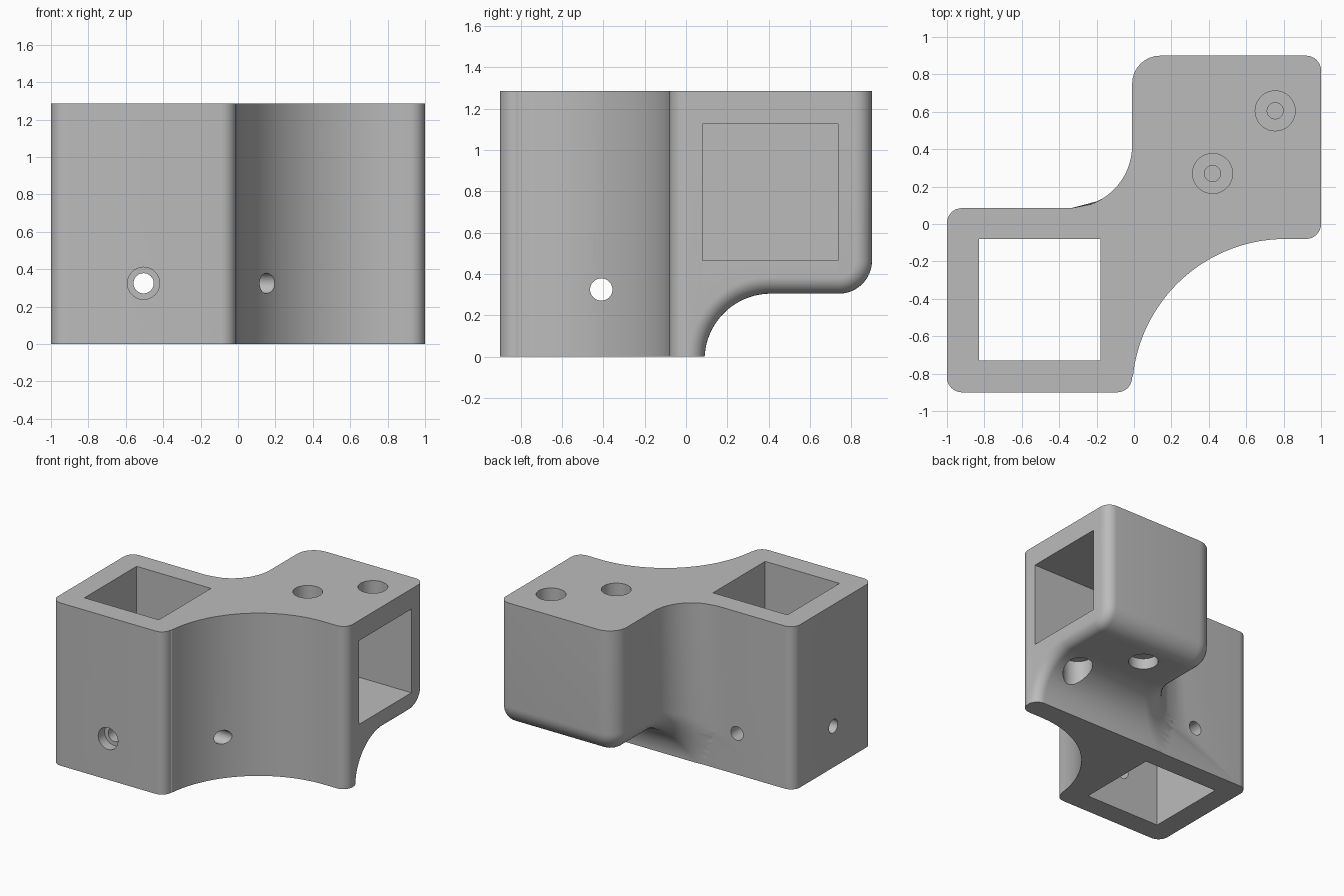
import bpy, bmesh
from math import sin, cos, pi, sqrt, asin, radians
from mathutils import Vector

if "Cube" in bpy.data.objects:
    bpy.data.objects.remove(bpy.data.objects["Cube"], do_unlink=True)

H = 1.285          # overall height
BACK = 0.085       # rear wall of the upright socket
EDGE = 0.08        # general edge rounding

grey = bpy.data.materials.new("plain_grey")
grey.use_nodes = True
grey.diffuse_color = (0.5, 0.5, 0.5, 1)
grey.node_tree.nodes["Principled BSDF"].inputs["Base Color"].default_value = (0.5, 0.5, 0.5, 1)


def finish(bm, name):
    bmesh.ops.recalc_face_normals(bm, faces=bm.faces)
    mesh = bpy.data.meshes.new(name)
    bm.to_mesh(mesh)
    bm.free()
    mesh.materials.append(grey)
    obj = bpy.data.objects.new(name, mesh)
    bpy.context.collection.objects.link(obj)
    return obj


def arc(cx, cy, r, a0, a1, n):
    return [(cx + r * cos(radians(a0 + (a1 - a0) * i / n)),
             cy + r * sin(radians(a0 + (a1 - a0) * i / n))) for i in range(n + 1)]


# Upright socket and front arm: one footprint raised to full height
def make_socket():
    e = EDGE
    pts = arc(-1 + e, -0.9 + e, e, 180, 270, 8)
    pts += arc(-0.01 - e, -0.9 + e, e, 270, 360, 8)
    pts += arc(0.81, -0.9, 0.82, 174, 90, 40)
    pts += arc(1 - e, -0.08 + e, e, 270, 360, 8)
    pts += arc(1 - e, BACK - e, e, 5, 90, 8)
    pts += arc(-1 + e, BACK - e, e, 90, 180, 8)
    bm = bmesh.new()
    base = bm.faces.new([bm.verts.new((x, y, 0)) for x, y in pts])
    top = bmesh.ops.extrude_face_region(bm, geom=[base])["geom"]
    bmesh.ops.translate(bm, vec=(0, 0, H),
                        verts=[v for v in top if isinstance(v, bmesh.types.BMVert)])
    return finish(bm, "bracket_body")


# Underside of the raised block, drawn inward by d
def underside(d, start):
    big, small = 0.32 + d, 0.16 - d
    low = 180 - math_deg(asin(0.015 / big))
    return ([(start, 0)] + [(y, max(z, 0)) for y, z in arc(0.41, -0.015, big, low, 90, 24)]
            + arc(0.74, 0.465, small, -90, 0, 12))


def math_deg(a):
    return a * 180 / pi


def left_wall(y):
    r, cy = 0.335, BACK + 0.335
    drop = max(0, cy - y)
    return -0.01 - r + sqrt(max(0, r * r - drop * drop))


# Raised block: profile lofted along x with both ends rounded over
def make_block():
    rows, steps = [], 8
    for side in (-1, 1):
        r = 0.15 if side < 0 else EDGE
        ring = []
        for k in range(steps + 1):
            t = pi / 2 * k / steps
            d, e = r * (1 - sin(t)), r * (1 - cos(t))
            prof = underside(d, -0.075 if side < 0 else -0.005)
            low = [Vector((left_wall(y) + e if side < 0 else 1 - e, y, z)) for y, z in prof]
            ring.append(low + [Vector((p.x, p.y, H)) for p in reversed(low)])
        rows += ring if side < 0 else ring[::-1]
    bm = bmesh.new()
    grid = [[bm.verts.new(p) for p in row] for row in rows]
    n = len(grid[0])
    for a, b in zip(grid, grid[1:]):
        for i in range(n):
            j = (i + 1) % n
            bm.faces.new((a[i], a[j], b[j], b[i]))
    for end in (grid[0], grid[-1]):
        for i in range(n // 2 - 1):
            bm.faces.new((end[i], end[i + 1], end[n - 2 - i], end[n - 1 - i]))
    return finish(bm, "raised_block")


def box(lo, hi):
    bm = bmesh.new()
    bmesh.ops.create_cube(bm, size=1)
    for v in bm.verts:
        v.co = [h if c > 0 else l for c, l, h in zip(v.co, lo, hi)]
    return finish(bm, "slot_cutter")


# Round cutter along an axis, from a to b; centre gives the other two coordinates
def rod(axis, centre, a, b, r):
    bm = bmesh.new()
    bmesh.ops.create_cone(bm, cap_ends=True, segments=40, radius1=r, radius2=r, depth=abs(b - a))
    for v in bm.verts:
        along = v.co.z + (a + b) / 2
        p = [v.co.x + centre[0], v.co.y + centre[1]]
        p.insert(axis, along)
        v.co = p
    return finish(bm, "bolt_cutter")


def combine(body, other, op):
    mod = body.modifiers.new("combine", "BOOLEAN")
    mod.operation, mod.object, mod.solver = op, other, "EXACT"
    bpy.context.view_layer.objects.active = body
    bpy.ops.object.modifier_apply(modifier=mod.name)
    bpy.data.objects.remove(other, do_unlink=True)


body = make_socket()
combine(body, make_block(), "UNION")

# Square sockets: one upright and open, one blind from the side
cutters = [box((-0.83, -0.73, -0.1), (-0.18, -0.08, H + 0.1)),
           box((0.17, 0.08, 0.465), (1.1, 0.735, 1.125))]

# Bolt holes across the upright socket, sunk at each outer face
BORE, SINK, DEEP = 0.054, 0.086, 0.08
z_low, z_high, mid_x, mid_y = 0.325, 0.965, -0.505, -0.41
cutters += [rod(1, (mid_x, z_low), -1, 0.2, BORE),
            rod(1, (mid_x, z_low), -1, -0.9 + DEEP, SINK),
            rod(1, (mid_x, z_low), BACK - DEEP, 0.2, SINK),
            rod(0, (mid_y, z_low), -1.1, 0.4, BORE),
            rod(0, (mid_y, z_low), -0.1, 0.4, SINK),
            rod(0, (mid_y, z_high), -1.1, -0.5, BORE)]
cutters += [rod(0, (mid_y, z), -1.1, -1 + DEEP, SINK) for z in (z_low, z_high)]

# Bolt holes above and below the side socket, on opposite diagonals
for spot in ((0.42, 0.27), (0.755, 0.605)):
    cutters += [rod(2, spot, 1.185, 1.4, 0.107), rod(2, spot, 1.0, 1.4, 0.043)]
for spot in ((0.755, 0.27), (0.42, 0.605)):
    cutters += [rod(2, spot, -0.1, 0.39, 0.107), rod(2, spot, -0.1, 0.6, 0.043)]

for cutter in cutters:
    combine(body, cutter, "DIFFERENCE")

# Smooth the rounded surfaces, keep real edges crisp
bpy.ops.object.select_all(action="DESELECT")
body.select_set(True)
bpy.context.view_layer.objects.active = body
bpy.ops.object.shade_smooth_by_angle(angle=radians(30))
